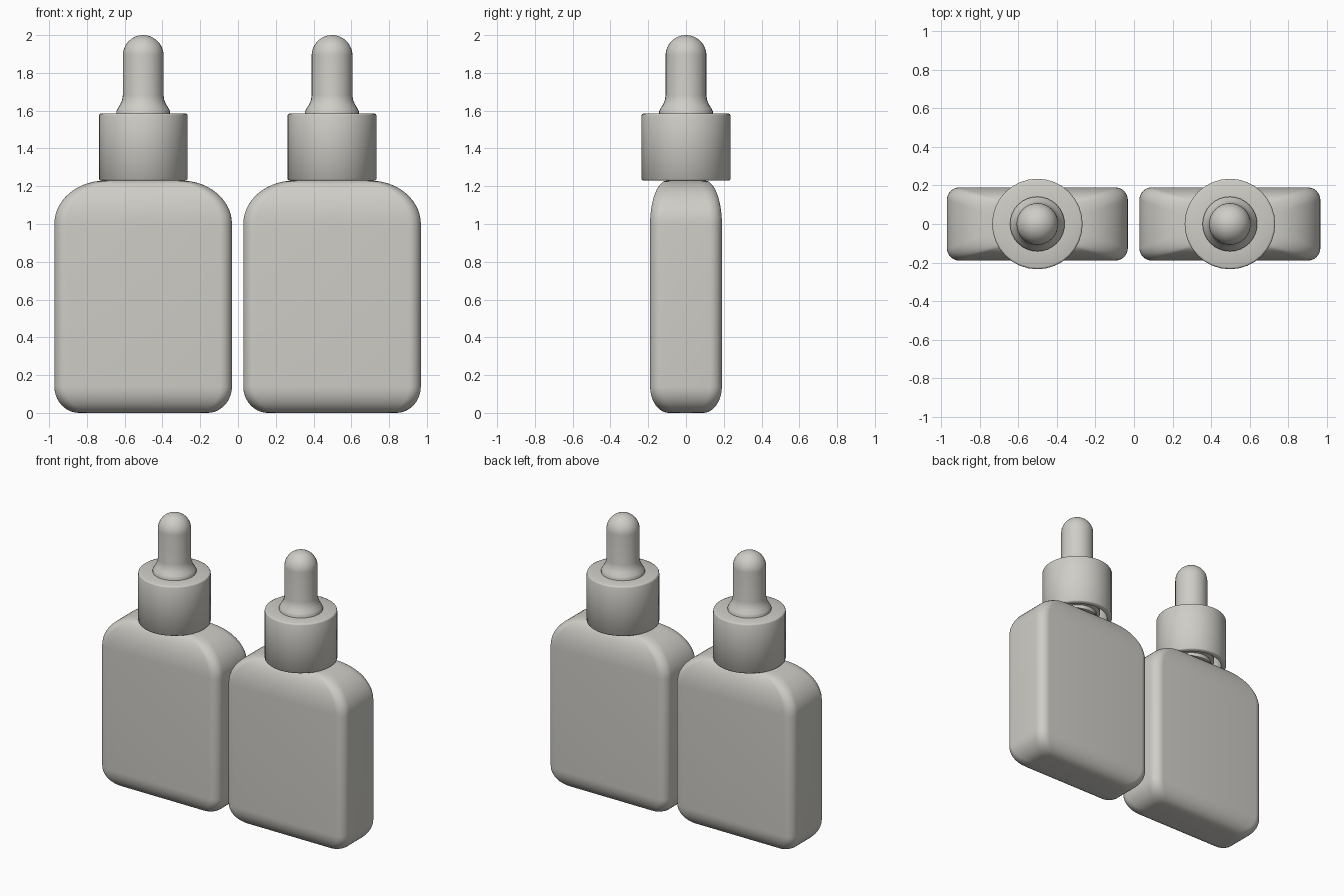
import bpy, bmesh, math

cube = bpy.data.objects.get("Cube")
if cube:
    bpy.data.objects.remove(cube, do_unlink=True)

grey = bpy.data.materials.new("warm_grey")
grey.use_nodes = True
colour = (0.62, 0.61, 0.57, 1)
grey.diffuse_color = colour
grey.node_tree.nodes["Principled BSDF"].inputs["Base Color"].default_value = colour


def ring_points(hx, hy, r, steps=8):
    """Rounded rectangle outline; a circle when hx = hy = r."""
    r = min(r, hx, hy)
    pts = []
    for q, (sx, sy) in enumerate([(1, 1), (-1, 1), (-1, -1), (1, -1)]):
        for i in range(steps + 1):
            a = math.pi / 2 * (q + i / steps)
            pts.append((sx * (hx - r) + r * math.cos(a),
                        sy * (hy - r) + r * math.sin(a)))
    return pts


def loft(name, rings, x, angle, closed=False):
    """Skin rings of (z, half width, half depth, corner radius)."""
    bm = bmesh.new()
    loops = [[bm.verts.new((px, py, z)) for px, py in ring_points(hx, hy, r)]
             for z, hx, hy, r in rings]
    pairs = list(zip(loops, loops[1:]))
    if closed:
        pairs.append((loops[-1], loops[0]))
    else:
        bm.faces.new(loops[0][::-1])
        bm.faces.new(loops[-1])
    for a, b in pairs:
        n = len(a)
        for i in range(n):
            j = (i + 1) % n
            bm.faces.new((a[i], a[j], b[j], b[i]))
    bmesh.ops.remove_doubles(bm, verts=bm.verts, dist=0.0001)
    bmesh.ops.recalc_face_normals(bm, faces=bm.faces)
    mesh = bpy.data.meshes.new(name)
    bm.to_mesh(mesh)
    bm.free()
    obj = bpy.data.objects.new(name, mesh)
    bpy.context.collection.objects.link(obj)
    obj.location.x = x
    mesh.materials.append(grey)
    bpy.ops.object.select_all(action='DESELECT')
    obj.select_set(True)
    bpy.context.view_layer.objects.active = obj
    bpy.ops.object.shade_smooth_by_angle(angle=math.radians(angle))


def turned(profile):
    return [(z, r, r, r) for r, z in profile]


def arc(n, start=0):
    return [math.pi / 2 * i / n for i in range(start, n + 1)]


# Bottle: rounded foot, straight walls, domed shoulder, round neck
foot = [(0.14 * (1 - math.sin(a)), 0.34 + 0.13 * math.cos(a),
         0.09 + 0.10 * math.cos(a), 0.065) for a in reversed(arc(10))]
shoulder = [(1.0 + 0.23 * math.sin(a), 0.20 + 0.27 * math.cos(a),
             0.10 + 0.09 * math.cos(a), 0.065) for a in arc(14)]
neck = turned([(0.13, 1.235), (0.13, 1.50)])

# Hollow screw cap with softened rims
cap = turned([(0.20, 1.23), (0.228, 1.23), (0.235, 1.237), (0.235, 1.575),
              (0.232, 1.582), (0.225, 1.585), (0.12, 1.585), (0.12, 1.54),
              (0.20, 1.54)])

# Rubber bulb: flared base, straight stem, hemispherical tip
bulb = turned([(0.142, 1.56), (0.142, 1.598), (0.136, 1.61), (0.122, 1.632),
               (0.112, 1.655), (0.108, 1.68)]
              + [(max(0.108 * math.cos(a), 0.002), 1.892 + 0.108 * math.sin(a))
                 for a in arc(12)])

# Raised thread on the neck
thread = turned([(0.125, 1.26), (0.155, 1.27), (0.155, 1.285), (0.125, 1.295)])

for side, x in (("right", -0.502), ("left", 0.498)):
    loft(side + "_bottle", foot + shoulder + neck, x, 50)
    loft(side + "_neck_thread", thread, x, 30)
    loft(side + "_cap", cap, x, 50, closed=True)
    loft(side + "_dropper_bulb", bulb, x, 40)
